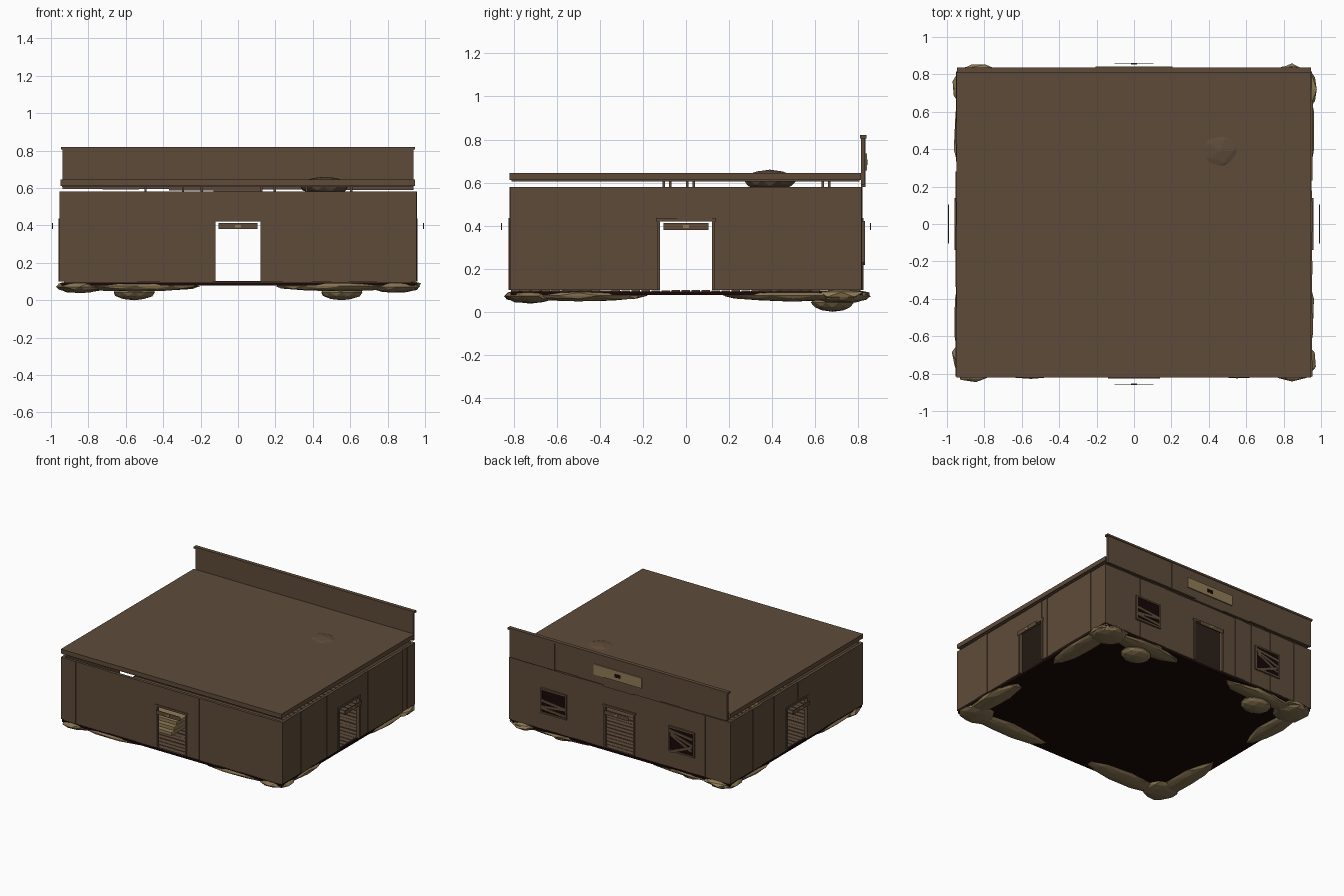
import bpy, bmesh, math, random
from mathutils import Matrix, Vector

if "Cube" in bpy.data.objects:
    bpy.data.objects.remove(bpy.data.objects["Cube"])

random.seed(4)


def material(name, hex_code):
    rgb = [int(hex_code[i:i + 2], 16) / 255 for i in (0, 2, 4)]
    lin = [c / 12.92 if c <= 0.04045 else ((c + 0.055) / 1.055) ** 2.4 for c in rgb]
    m = bpy.data.materials.new(name)
    m.diffuse_color = (*lin, 1)
    m.use_nodes = True
    m.node_tree.nodes["Principled BSDF"].inputs["Base Color"].default_value = m.diffuse_color
    return m


WOOD = material("weathered_brown", "5E4B3A")
TAN = material("dusty_tan", "927D57")
EARTH = material("dry_earth", "857250")
DARK = material("near_black", "180706")


def finish(name, bm, mat):
    bmesh.ops.recalc_face_normals(bm, faces=bm.faces[:])
    me = bpy.data.meshes.new(name)
    bm.to_mesh(me)
    bm.free()
    me.materials.append(mat)
    ob = bpy.data.objects.new(name, me)
    bpy.context.collection.objects.link(ob)
    return ob


def boxes(name, items, mat, frame=Matrix()):
    """Each item is (x0, x1, y0, y1, z0, z1) with an optional tilt about y."""
    bm = bmesh.new()
    for x0, x1, y0, y1, z0, z1, *tilt in items:
        mid = Vector(((x0 + x1) / 2, (y0 + y1) / 2, (z0 + z1) / 2))
        size = Matrix.Diagonal((x1 - x0, y1 - y0, z1 - z0, 1))
        turn = Matrix.Rotation(tilt[0] if tilt else 0, 4, 'Y')
        bmesh.ops.create_cube(bm, size=1, matrix=frame @ Matrix.Translation(mid) @ turn @ size)
    return finish(name, bm, mat)


def lump(name, centre, size, mat, detail=2, rough=0.12, turn=0):
    """Faceted, slightly irregular rounded mass."""
    bm = bmesh.new()
    bmesh.ops.create_icosphere(bm, subdivisions=detail, radius=1)
    for v in bm.verts:
        v.co *= 1 + random.uniform(-rough, rough * 0.3)
    m = Matrix.Translation(centre) @ Matrix.Rotation(turn, 4, 'Z') @ Matrix.Diagonal((*size, 1))
    bm.transform(m)
    return finish(name, bm, mat)


def split(a, b, low, high):
    """Cut a span into planks of uneven width."""
    cuts = [a]
    while b - cuts[-1] > high:
        cuts.append(cuts[-1] + random.uniform(low, high))
    cuts.append(b)
    return list(zip(cuts[:-1], cuts[1:]))


HX, HY = 0.95, 0.815
Z0, DOOR_TOP, Z1 = 0.10, 0.42, 0.58
DOOR = 0.12
SIDES = {"front": (0, HX, HY), "right": (90, HY, HX),
         "back": (180, HX, HY), "left": (270, HY, HX)}


# Four plank walls, each with a doorway, frame and hanging board
for side, (deg, half, dist) in SIDES.items():
    frame = Matrix.Rotation(math.radians(deg), 4, 'Z')
    planks = []
    for a, b, low in ((-half, -DOOR, Z0), (-DOOR, DOOR, DOOR_TOP), (DOOR, half, Z0)):
        for u0, u1 in split(a, b, 0.05, 0.13):
            planks.append((u0, u1, -dist - random.uniform(0, 0.006), -dist + 0.018, low, Z1))
    boxes(side + "_wall_planks", planks, WOOD, frame)
    f = dist + 0.01
    boxes(side + "_door_frame", [
        (-DOOR - 0.015, -DOOR, -f, -dist + 0.01, Z0, DOOR_TOP),
        (DOOR, DOOR + 0.015, -f, -dist + 0.01, Z0, DOOR_TOP),
        (-DOOR - 0.02, DOOR + 0.02, -f, -dist + 0.01, DOOR_TOP, DOOR_TOP + 0.016)], WOOD, frame)
    s = dist + 0.042
    boxes(side + "_hanging_board", [(-0.105, 0.105, -s - 0.002, -s + 0.002, 0.38, 0.412)], WOOD, frame)
    boxes(side + "_board_mark", [(-0.015, 0.015, -s - 0.003, -s + 0.003, 0.39, 0.402)], TAN, frame)

# Dark base, plank floor on top
boxes("base_slab", [(-HX + 0.005, HX - 0.005, -HY, HY, 0.078, 0.094)], DARK)
floor = []
y = -HY
while y < HY - 0.02:
    floor.append((-HX + 0.02, HX - 0.02, y + 0.003, y + 0.043, 0.094, 0.099 + random.uniform(0, 0.003)))
    y += 0.0465
boxes("floor_planks", floor, WOOD)
boxes("stacked_boards", [(-0.40, -0.15, -0.60 + 0.03 * i, -0.32, 0.1 + 0.03 * i, 0.125 + 0.03 * i)
                         for i in range(3)], TAN)

# Flat roof in two layers, carried on short blocks
boxes("roof", [(-HX, 0.947, -0.82, 0.812, 0.611, 0.645)], WOOD)
boxes("roof_underside", [(-HX + 0.01, 0.937, -0.81, 0.805, 0.604, 0.611)], WOOD)
boxes("roof_blocks", [(x, x + 0.012, yy, yy + 0.012, 0.57, 0.606)
                      for x, yy in ((0.12, -0.11), (0.19, 0.0), (0.36, 0.03), (-0.3, -0.08),
                                    (-0.5, 0.63), (0.6, 0.66), (-0.2, 0.4))], WOOD)
lump("roof_lump", (0.46, 0.39, 0.61), (0.135, 0.125, 0.05), WOOD, rough=0.04)

# Tall false front above the back wall
frame = Matrix.Rotation(math.pi, 4, 'Z')
panels = [(u0, u1, -0.830 - random.uniform(0, 0.004), -0.814, 0.60 - random.uniform(0, 0.02), 0.81)
          for u0, u1 in split(-0.937, 0.937, 0.16, 0.27)]
boxes("false_front_panels", panels, WOOD, frame)
boxes("false_front_cap", [(-0.947, 0.947, -0.838, -0.808, 0.805, 0.82)], WOOD, frame)
boxes("sign_plate", [(-0.205, 0.205, -0.841, -0.832, 0.655, 0.735)], TAN, frame)
boxes("sign_mark", [(-0.025, 0.025, -0.843, -0.840, 0.682, 0.708)], DARK, frame)

# Boarded windows on the back wall (u runs opposite to x there)
for name, u, slats in (
        ("east_window", -0.56, [(0.262, 0.08), (0.292, -0.12), (0.318, 0.1)]),
        ("west_window", 0.54, [(0.265, -0.4), (0.315, 0.45), (0.345, 0.3), (0.378, 0.12)])):
    w, lo, hi = 0.10, 0.24, 0.41
    boxes(name + "_opening", [(u - w, u + w, -0.826, -0.818, lo, hi)], DARK, frame)
    boxes(name + "_frame", [
        (u - w - 0.012, u - w, -0.831, -0.815, lo, hi),
        (u + w, u + w + 0.012, -0.831, -0.815, lo, hi),
        (u - w - 0.012, u + w + 0.012, -0.831, -0.815, hi, hi + 0.012),
        (u - w - 0.012, u + w + 0.012, -0.831, -0.815, lo - 0.012, lo)], WOOD, frame)
    boxes(name + "_slats", [(u - w, u + w, -0.831, -0.825, z - 0.009, z + 0.009, t)
                            for z, t in slats], WOOD, frame)

# Earth mounds under the corners
for sx in (-1, 1):
    for sy in (-1, 1):
        tag = ("back" if sy > 0 else "front") + ("_right" if sx > 0 else "_left")
        lump(tag + "_corner_mound", (sx * 0.845, sy * 0.725, 0.072), (0.135, 0.13, 0.034), EARTH)
        lump(tag + "_long_mound", (sx * 0.55, sy * 0.75, 0.075), (0.36, 0.08, 0.028), EARTH)
        lump(tag + "_side_mound", (sx * 0.885, sy * 0.50, 0.075), (0.08, 0.32, 0.028), EARTH)
    # Boulders beneath the back edge
    lump("right_boulder" if sx > 0 else "left_boulder", (sx * 0.555, 0.68, 0.042),
         (0.115, 0.10, 0.042), EARTH, rough=0.03)

# Rocks poking out past the back corners
lump("back_left_rock", (-0.83, 0.79, 0.08), (0.13, 0.075, 0.022), TAN, 1, 0.05)
lump("back_right_rock", (0.83, 0.79, 0.08), (0.12, 0.065, 0.022), TAN, 1, 0.05)
lump("right_rock", (0.925, 0.72, 0.08), (0.06, 0.12, 0.025), TAN, 1, 0.05)
